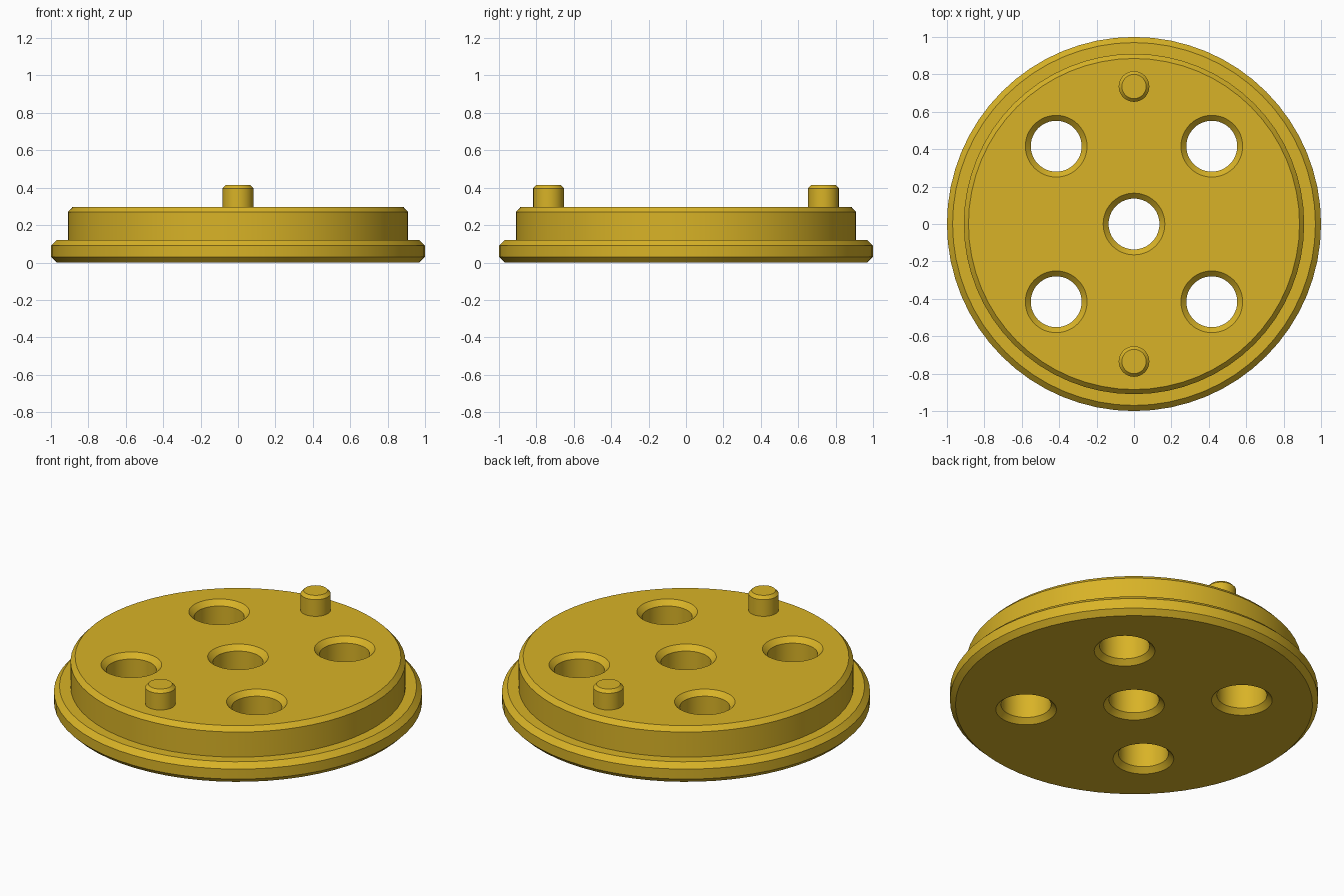
import bpy, bmesh
from math import cos, sin, pi, radians

if "Cube" in bpy.data.objects:
    bpy.data.objects.remove(bpy.data.objects["Cube"])

gold = bpy.data.materials.new("gold")
gold.diffuse_color = (0.69, 0.45, 0.02, 1)
gold.use_nodes = True
gold.node_tree.nodes["Principled BSDF"].inputs["Base Color"].default_value = gold.diffuse_color


def add_lathe(bm, profile, center=(0, 0), sides=64):
    """Solid of revolution from (radius, z) points listed bottom to top."""
    rings = [[bm.verts.new((center[0] + r * cos(2 * pi * i / sides),
                            center[1] + r * sin(2 * pi * i / sides), z))
              for i in range(sides)] for r, z in profile]
    for lo, hi in zip(rings, rings[1:]):
        for i in range(sides):
            j = (i + 1) % sides
            bm.faces.new((lo[i], lo[j], hi[j], hi[i]))
    bm.faces.new(rings[0][::-1])
    bm.faces.new(rings[-1])


def make_object(name, bm):
    mesh = bpy.data.meshes.new(name)
    bm.to_mesh(mesh)
    bm.free()
    obj = bpy.data.objects.new(name, mesh)
    bpy.context.collection.objects.link(obj)
    mesh.materials.append(gold)
    return obj


def smooth(obj):
    bpy.ops.object.select_all(action='DESELECT')
    obj.select_set(True)
    bpy.context.view_layer.objects.active = obj
    bpy.ops.object.shade_smooth_by_angle(angle=radians(30))


# Stepped disc with chamfered rims
bm = bmesh.new()
add_lathe(bm, [(0.97, 0), (1, 0.03), (1, 0.09), (0.97, 0.12),
               (0.91, 0.12), (0.91, 0.27), (0.885, 0.297)])
disc = make_object("flanged_disc", bm)

# Five through holes, countersunk on both faces
bm = bmesh.new()
for center in [(0, 0)] + [(x, y) for x in (-0.416, 0.416) for y in (-0.416, 0.416)]:
    add_lathe(bm, [(0.185, -0.02), (0.136, 0.029), (0.136, 0.268), (0.185, 0.317)],
              center, 48)
cutter = make_object("hole_cutter", bm)
cutter.hide_render = True

cut = disc.modifiers.new("holes", 'BOOLEAN')
cut.operation = 'DIFFERENCE'
cut.solver = 'EXACT'
cut.object = cutter
bpy.context.view_layer.objects.active = disc
bpy.ops.object.modifier_apply(modifier=cut.name)
bpy.data.objects.remove(cutter)
smooth(disc)

# Two locating pins
for name, y in (("front_pin", -0.735), ("back_pin", 0.735)):
    bm = bmesh.new()
    add_lathe(bm, [(0.082, 0.29), (0.082, 0.397), (0.065, 0.415)], (0, y), 32)
    smooth(make_object(name, bm))
